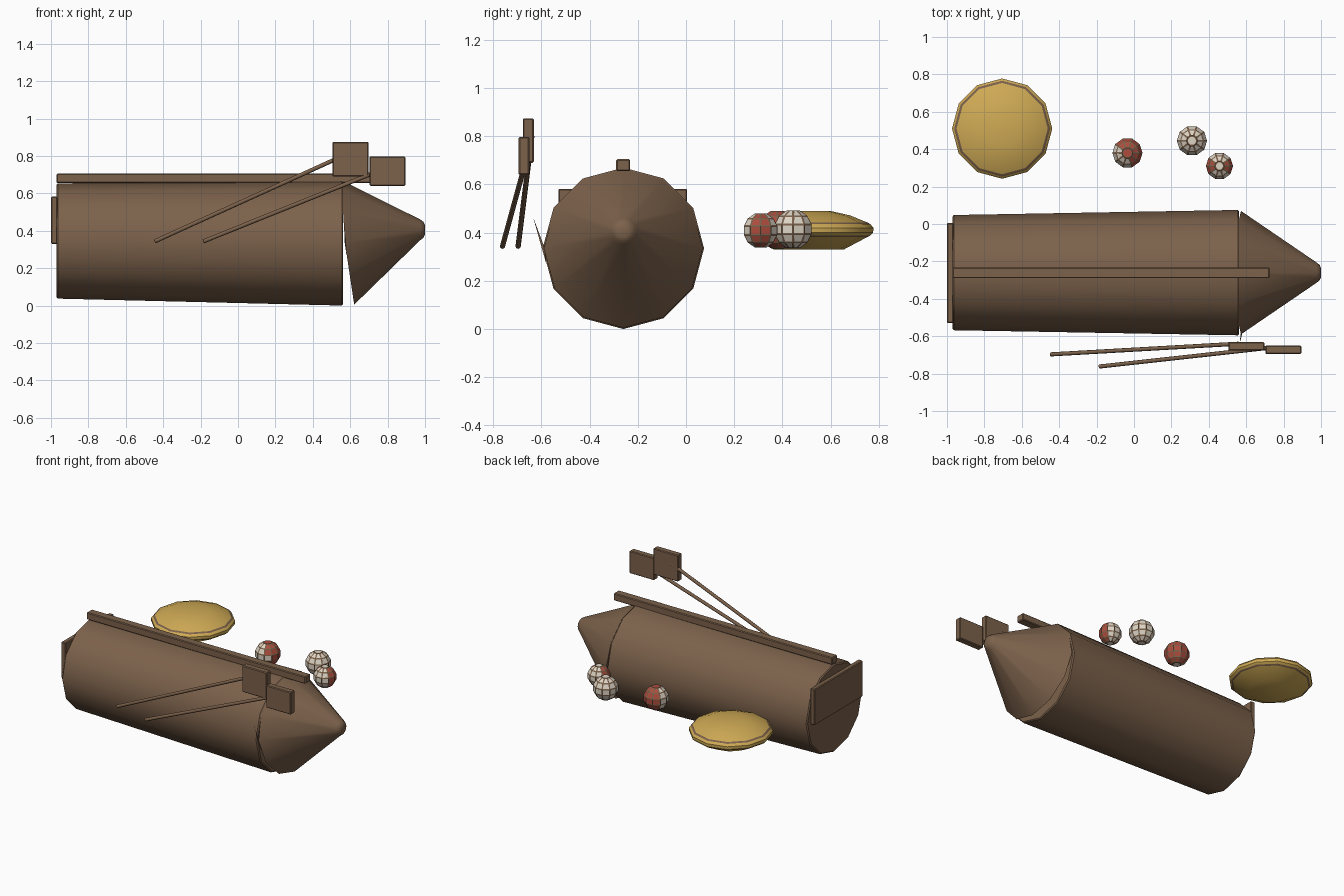
import bpy, bmesh
from math import sin, cos, pi, radians
from mathutils import Vector, Matrix

if "Cube" in bpy.data.objects:
    bpy.data.objects.remove(bpy.data.objects["Cube"], do_unlink=True)


def material(name, rgb):
    m = bpy.data.materials.new(name)
    m.use_nodes = True
    m.diffuse_color = (*rgb, 1)
    m.node_tree.nodes["Principled BSDF"].inputs["Base Color"].default_value = (*rgb, 1)
    return m


BROWN = material("brown wood", (0.2, 0.12, 0.07))
GOLD = material("gold hide", (0.62, 0.4, 0.09))
CREAM = material("cream panel", (0.72, 0.66, 0.56))
RED = material("red panel", (0.42, 0.07, 0.045))


def finish(bm, name, mats, smooth=None, bevel=0):
    bmesh.ops.recalc_face_normals(bm, faces=bm.faces)
    me = bpy.data.meshes.new(name)
    bm.to_mesh(me)
    bm.free()
    ob = bpy.data.objects.new(name, me)
    bpy.context.collection.objects.link(ob)
    for m in mats:
        me.materials.append(m)
    if bevel:
        mod = ob.modifiers.new("soft edges", "BEVEL")
        mod.width = bevel
        mod.segments = 1
        mod.limit_method = 'ANGLE'
        mod.angle_limit = radians(50)
    if smooth:
        bpy.ops.object.select_all(action='DESELECT')
        ob.select_set(True)
        bpy.context.view_layer.objects.active = ob
        bpy.ops.object.shade_smooth_by_angle(angle=radians(smooth))
    return ob


def lathe(profile, sides, centre, axis="Z"):
    """Closed turned solid; profile is (distance along axis, radius)."""
    bm = bmesh.new()
    rings = []
    for d, r in profile:
        ring = []
        for i in range(sides):
            a = 2 * pi * i / sides
            u, v = r * cos(a), r * sin(a)
            p = (d, u, v) if axis == "X" else (u, v, d)
            ring.append(bm.verts.new(Vector(p) + Vector(centre)))
        rings.append(ring)
    for lo, hi in zip(rings, rings[1:]):
        for i in range(sides):
            j = (i + 1) % sides
            bm.faces.new((lo[i], lo[j], hi[j], hi[i]))
    bm.faces.new(rings[0])
    bm.faces.new(rings[-1])
    return bm


def box(name, lo, hi, bevel=0.005):
    lo, hi = Vector(lo), Vector(hi)
    bm = bmesh.new()
    bmesh.ops.create_cube(bm, size=1, matrix=Matrix.Translation((lo + hi) / 2)
                          @ Matrix.Diagonal((*(hi - lo), 1)))
    return finish(bm, name, [BROWN], bevel=bevel)


def rod(name, a, b, radius):
    a, b = Vector(a), Vector(b)
    turn = (b - a).to_track_quat('Z', 'Y').to_matrix().to_4x4()
    bm = bmesh.new()
    bmesh.ops.create_cone(bm, cap_ends=True, segments=8, radius1=radius, radius2=radius,
                          depth=(b - a).length, matrix=Matrix.Translation((a + b) / 2) @ turn)
    finish(bm, name, [BROWN], smooth=50)


# Hull barrel, slightly wider toward the nose
AXIS = (0, -0.26, 0.335)
hull = lathe([(-0.97, 0.3), (-0.963, 0.308), (0.555, 0.335), (0.562, 0.328)], 12, AXIS, "X")
for v in hull.verts:
    if v.co.x < 0:
        v.co.z += 0.01
finish(hull, "hull", [BROWN], smooth=40)

# Nose cone with a skewed base and blunt, raised tip
nose = lathe([(0.562, 0.33), (0.975, 0.055), (0.992, 0.042), (1.0, 0.025)], 12, AXIS, "X")
for v in nose.verts:
    if v.co.x < 0.6:
        v.co.x += max(0, 0.4 - v.co.z) * 0.15
    else:
        v.co.z += 0.07
finish(nose, "nose_cone", [BROWN], smooth=40)

# Loose splinter at the seam
sliver = bmesh.new()
sliver.faces.new([sliver.verts.new(p) for p in
                  ((0.566, -0.635, 0.465), (0.58, -0.58, 0.27), (0.57, -0.588, 0.34))])
finish(sliver, "seam_splinter", [BROWN])

# Keel rail and stern board
box("keel_rail", (-0.97, -0.29, 0.655), (0.725, -0.232, 0.705))
box("stern_board", (-1.0, -0.53, 0.33), (-0.965, 0.005, 0.582))

# Two oars: blade plus slanted shaft
for name, lo, hi, start, end in (
        ("upper_oar", (0.505, -0.677, 0.69), (0.697, -0.632, 0.875),
         (-0.445, -0.697, 0.343), (0.56, -0.64, 0.8)),
        ("lower_oar", (0.703, -0.695, 0.64), (0.895, -0.65, 0.797),
         (-0.185, -0.762, 0.343), (0.74, -0.66, 0.715))):
    box(name + "_blade", lo, hi)
    rod(name + "_shaft", start, end, 0.011)

# Domed round drum with a brown band near each edge
drum = lathe([(0.33, 0.145), (0.382, 0.243), (0.388, 0.255), (0.4, 0.267), (0.42, 0.268),
              (0.435, 0.256), (0.442, 0.244), (0.472, 0.17), (0.49, 0.09)],
             12, (-0.705, 0.51, 0))
for f in drum.faces:
    z = f.calc_center_median().z
    f.material_index = int(0.435 < z < 0.442 or 0.382 < z < 0.388)
finish(drum, "round_drum", [GOLD, BROWN], smooth=40)


# Panelled balls: inset panels leave brown seams between them
def ball(name, centre, radius, is_red):
    lats = [radians(a) for a in (-70, -42, -14, 14, 42, 70)]
    bm = lathe([(radius * sin(a), radius * cos(a)) for a in lats], 10, centre)
    panels = list(bm.faces)
    bmesh.ops.recalc_face_normals(bm, faces=panels)
    bmesh.ops.inset_individual(bm, faces=panels, thickness=0.0065, depth=0)
    for f in panels:
        n = (f.calc_center_median() - Vector(centre)).normalized()
        f.material_index = 2 if is_red(n) else 1
    finish(bm, name, [BROWN, CREAM, RED])


ball("red_ball", (-0.035, 0.38, 0.413), 0.083, lambda n: n.x + n.y > -0.2 and n.z > -0.95)
ball("cream_ball", (0.31, 0.445, 0.414), 0.083, lambda n: False)
ball("mixed_ball", (0.457, 0.31, 0.409), 0.075, lambda n: abs(n.y) < 0.35 and abs(n.z) < 0.9)
